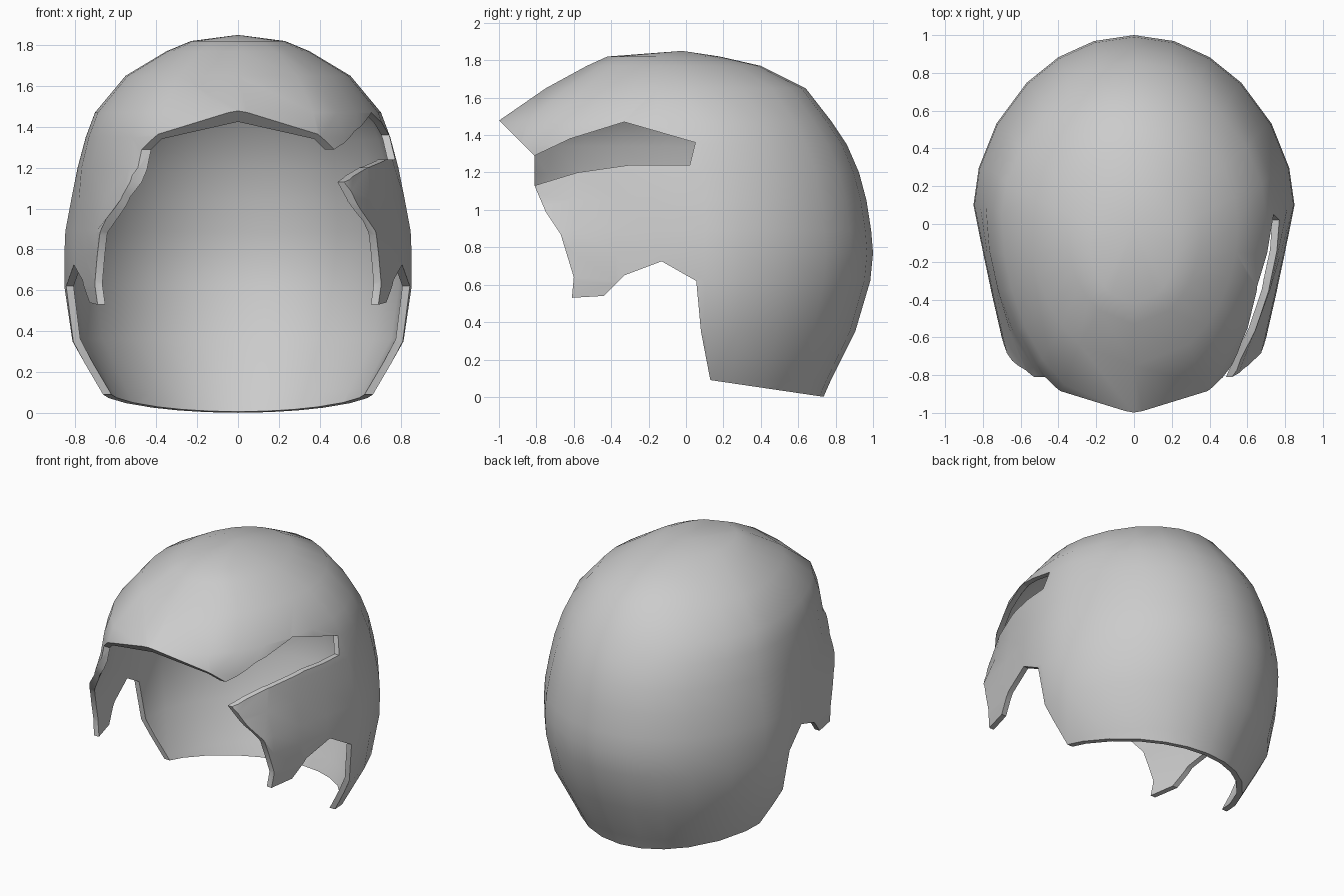
import bpy, bmesh, math

old = bpy.data.objects.get("Cube")
if old:
    bpy.data.objects.remove(old, do_unlink=True)

# Horizontal sections: height, half width, front y, back y, widest y, front fullness
SECTIONS = [
    (1.82, .23, -.42, .18, -.10, 2), (1.77, .35, -.53, .40, -.05, 2),
    (1.65, .55, -.75, .64, 0, 2), (1.47, .70, -1.01, .78, .05, 2),
    (1.35, .745, -1.06, .86, .08, 2), (1.2, .785, -1.09, .925, .1, 1.9),
    (1.05, .815, -1.32, .965, .1, 1.4), (.89, .845, -2.05, .99, .1, 1),
    (.77, .85, -2.06, 1.0, .1, 1), (.62, .85, -2.08, .985, .1, 1),
    (.35, .81, -2.08, .905, .1, 1), (.09, .665, -2.0, .775, .1, 1),
    (-.08, .57, -2.0, .70, .1, 1)]
BACK = (1, .965, .87, .72, .48, .22, 0)
FRONT = (.2, .38, .56, .72, .85, 1)
THICKNESS = .036


def ring(w, front, back, mid, power):
    """One closed plan section, starting at the middle of the back."""
    half = [(w * math.sqrt(1 - s ** 1.8), mid + (back - mid) * s) for s in BACK]
    f = mid - front
    for s in FRONT:
        d = s * min(f, 1.25)
        x = 0 if s == 1 else w * math.sqrt(1 - (d / f) ** power)
        half.append((x, mid - d))
    return [(-x, y) for x, y in half] + [(x, y) for x, y in reversed(half[1:-1])]


def finish(bm, name):
    mesh = bpy.data.meshes.new(name)
    bm.to_mesh(mesh)
    bm.free()
    obj = bpy.data.objects.new(name, mesh)
    bpy.context.collection.objects.link(obj)
    return obj


def prism(name, outline, x0, x1):
    """Side outline (y, z) extruded across x."""
    bm = bmesh.new()
    face = bm.faces.new([bm.verts.new((x0, y, z)) for y, z in outline])
    new = bmesh.ops.extrude_face_region(bm, geom=[face])["geom"]
    verts = [v for v in new if isinstance(v, bmesh.types.BMVert)]
    bmesh.ops.translate(bm, verts=verts, vec=(x1 - x0, 0, 0))
    bmesh.ops.recalc_face_normals(bm, faces=bm.faces)
    obj = finish(bm, name)
    obj.hide_render = True
    return obj


def cut(target, cutter, operation):
    mod = target.modifiers.new("Cut", 'BOOLEAN')
    mod.operation, mod.solver, mod.object = operation, 'EXACT', cutter
    bpy.ops.object.select_all(action='DESELECT')
    target.select_set(True)
    bpy.context.view_layer.objects.active = target
    bpy.ops.object.modifier_apply(modifier=mod.name)
    bpy.data.objects.remove(cutter, do_unlink=True)


# Closed shell: outer dome, inner dome and the joining bottom edge
bm = bmesh.new()
crown = bm.verts.new((0, -.02, 1.85))
rows = [[bm.verts.new((x, y, s[0])) for x, y in ring(*s[1:])] for s in SECTIONS]
n = len(rows[0])
for i in range(n):
    j = (i + 1) % n
    bm.faces.new((crown, rows[0][i], rows[0][j]))
    for a, b in zip(rows, rows[1:]):
        bm.faces.new((a[i], b[i], b[j], a[j]))
bm.normal_update()
outer_faces = list(bm.faces)
inner = {}
for v in list(bm.verts):
    # The middle of the brim is thicker
    brim = abs(v.co.x) < .01 and v.co.y < -.9 and v.co.z > 1.3
    inner[v] = bm.verts.new(v.co - v.normal * (.08 if brim else THICKNESS))
for f in outer_faces:
    bm.faces.new([inner[v] for v in reversed(f.verts)])
low = rows[-1]
for i in range(n):
    j = (i + 1) % n
    bm.faces.new((low[i], inner[low[i]], inner[low[j]], low[j]))
bmesh.ops.recalc_face_normals(bm, faces=bm.faces)
shell = finish(bm, "helmet_shell")

# Side outline: brim, cheek guard, ear notch and neck edge
outline = [(-1.4, 1.88), (-.81, 1.29), (-.81, 1.13), (-.75, .99), (-.67, .87),
           (-.6, .64), (-.61, .53), (-.44, .54), (-.33, .65), (-.13, .725),
           (.055, .62), (.08, .35), (.13, .09), (.74, 0), (1.4, -.06),
           (1.4, 2.2), (-1.4, 2.2)]
cut(shell, prism("outline_cutter", outline, -1.5, 1.5), 'INTERSECT')

# Slot on the left side, open to the face
slot = [(-.9, 1.256), (-.81, 1.29), (-.62, 1.38), (-.33, 1.47), (.05, 1.36),
        (.02, 1.24), (-.3, 1.24), (-.58, 1.2), (-.81, 1.13), (-.9, 1.1)]
cut(shell, prism("slot_cutter", slot, .2, 1.3), 'DIFFERENCE')

# Plain grey finish
grey = bpy.data.materials.new("plain_grey")
grey.use_nodes = True
colour = (.6, .6, .6, 1)
grey.diffuse_color = colour
grey.node_tree.nodes["Principled BSDF"].inputs["Base Color"].default_value = colour
shell.data.materials.clear()
shell.data.materials.append(grey)
for p in shell.data.polygons:
    p.material_index = 0

bpy.ops.object.select_all(action='DESELECT')
shell.select_set(True)
bpy.context.view_layer.objects.active = shell
bpy.ops.object.shade_smooth_by_angle(angle=math.radians(40))
